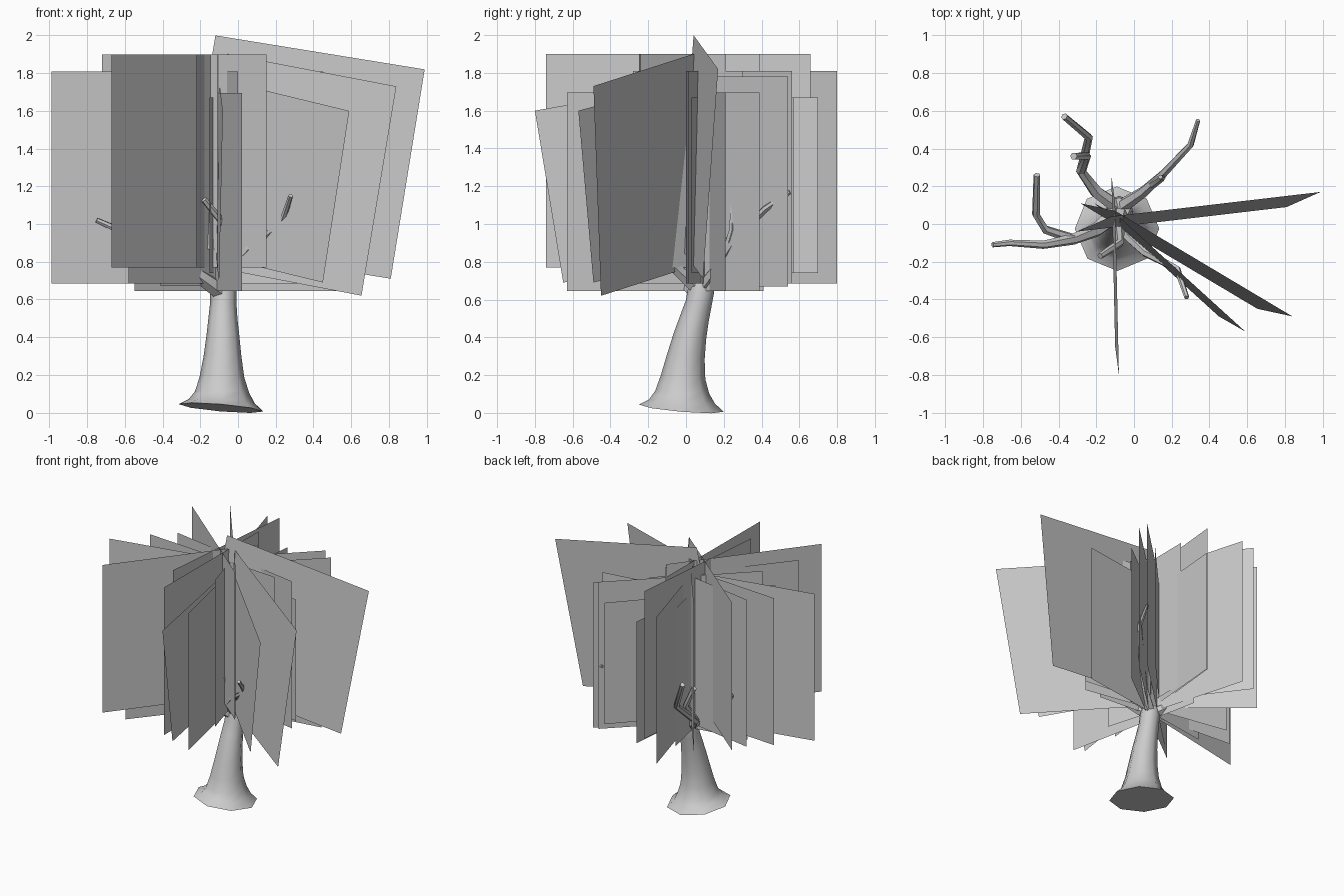
import bpy, bmesh, math
from mathutils import Vector


def finish(name, bm, smooth=False):
    me = bpy.data.meshes.new(name)
    bm.to_mesh(me)
    bm.free()
    ob = bpy.data.objects.new(name, me)
    bpy.context.collection.objects.link(ob)
    if smooth:
        bpy.ops.object.select_all(action='DESELECT')
        bpy.context.view_layer.objects.active = ob
        ob.select_set(True)
        bpy.ops.object.shade_smooth_by_angle(angle=math.radians(50))
    return ob


def tube(name, path, sides):
    """Capped tube through (x, y, z, radius) points."""
    bm = bmesh.new()
    pts = [Vector(p[:3]) for p in path]
    rings = []
    u = Vector((1, 0.01, 0))
    for i, p in enumerate(pts):
        t = (pts[min(i + 1, len(pts) - 1)] - pts[max(i - 1, 0)]).normalized()
        u = u - t * u.dot(t)
        if u.length < 0.1:
            u = t.orthogonal()
        u.normalize()
        v = t.cross(u)
        ring = []
        for k in range(sides):
            a = 2 * math.pi * k / sides
            ring.append(bm.verts.new(p + path[i][3] * (u * math.cos(a) + v * math.sin(a))))
        rings.append(ring)
    for a, b in zip(rings, rings[1:]):
        for k in range(sides):
            j = (k + 1) % sides
            bm.faces.new((a[k], a[j], b[j], b[k]))
    bm.faces.new(rings[0][::-1])
    bm.faces.new(rings[-1])
    return finish(name, bm, True)


# Leaning trunk with a flared foot
tube("trunk", [
    (-0.09, -0.025, 0.025, 0.225), (-0.087, -0.022, 0.06, 0.175),
    (-0.085, -0.02, 0.11, 0.143), (-0.085, -0.015, 0.19, 0.118),
    (-0.082, 0.0, 0.3, 0.1), (-0.08, 0.022, 0.41, 0.087),
    (-0.08, 0.045, 0.5, 0.077), (-0.078, 0.067, 0.58, 0.07),
    (-0.078, 0.08, 0.65, 0.07), (-0.08, 0.08, 0.7, 0.06)], 8)

# Branches
branches = {
    "left_branch": [(-0.09, 0.06, 0.64, .05), (-0.2, -0.03, 0.72, .04), (-0.32, -0.08, 0.8, .03),
                    (-0.48, -0.11, 0.93, .022), (-0.66, -0.1, 0.98, .017), (-0.75, -0.11, 1.02, .014)],
    "left_fork": [(-0.32, -0.08, 0.8, .027), (-0.47, -0.03, 0.86, .023), (-0.52, 0.05, 0.93, .021),
                  (-0.515, 0.26, 1.08, .018)],
    "back_left_branch": [(-0.09, 0.09, 0.66, .04), (-0.2, 0.17, 0.73, .035), (-0.28, 0.28, 0.81, .027),
                         (-0.24, 0.46, 0.98, .022), (-0.37, 0.57, 1.22, .018)],
    "back_left_fork": [(-0.28, 0.28, 0.81, .026), (-0.25, 0.36, 0.95, .022), (-0.32, 0.36, 1.1, .02)],
    "back_right_branch": [(-0.07, 0.09, 0.66, .04), (0.05, 0.17, 0.77, .03), (0.16, 0.27, 0.93, .022),
                          (0.3, 0.42, 1.08, .018), (0.34, 0.55, 1.17, .012)],
    "back_right_fork": [(0.1, 0.21, 0.85, .022), (0.15, 0.245, 0.97, .018), (0.14, 0.25, 1.17, .012)],
    "front_right_branch": [(-0.07, 0.06, 0.66, .04), (-0.02, -0.07, 0.78, .033), (0.06, -0.15, 0.87, .025),
                           (0.23, -0.24, 1.0, .018), (0.28, -0.39, 1.15, .013)],
    "centre_branch": [(-0.07, 0.06, 0.66, .045), (-0.08, -0.03, 0.85, .03), (-0.075, -0.1, 1.0, .022),
                      (-0.18, -0.17, 1.13, .017)],
}
for name, path in branches.items():
    tube(name, path, 6)


def card(bm, corners):
    bm.faces.new([bm.verts.new(c) for c in corners])


# Upright foliage cards: plan ends, then bottom and top height
A, B, C, D = (0.77, 1.9), (0.685, 1.81), (0.645, 1.695), (0.74, 1.67)
upright = [
    (-0.31, 0.80, 0.0, -0.28, B), (-0.53, 0.66, 0.15, -0.24, A),
    (-0.72, 0.47, 0.15, -0.25, A), (-0.66, 0.21, 0.45, 0.01, B),
    (-0.80, 0.08, 0.31, 0.0, B), (-0.99, -0.14, 0.11, 0.09, B),
    (-0.42, 0.13, 0.47, 0.03, D), (-0.55, 0.04, 0.56, 0.21, C),
    (-0.58, -0.53, 0.10, 0.30, B), (-0.67, -0.68, 0.02, 0.21, A),
    (-0.55, -0.30, 0.35, 0.39, C), (-0.50, -0.28, 0.29, 0.57, D),
    (-0.48, -0.24, 0.35, 0.56, B), (-0.41, -0.24, 0.41, 0.54, (0.67, 1.78)),
    (-0.22, -0.47, -0.11, 0.66, A), (-0.11, -0.74, -0.10, 0.39, A),
    (-0.15, -0.22, -0.07, 0.70, D), (0.02, -0.63, -0.2, 0.41, C),
]
bm = bmesh.new()
for x0, y0, x1, y1, (lo, hi) in upright:
    card(bm, [(x0, y0, lo), (x1, y1, lo), (x1, y1, hi), (x0, y0, hi)])
finish("upright_foliage", bm)

# Drooping foliage cards: outer top, outer bottom, inner top
tilted = [
    ((0.99, 0.17, 1.82), (0.81, 0.09, 0.71), (-0.12, 0.04, 2.0)),
    ((0.84, -0.49, 1.73), (0.655, -0.45, 0.62), (-0.1, 0.07, 1.91)),
    ((0.59, -0.57, 1.60), (0.45, -0.49, 0.69), (-0.07, 0.03, 1.76)),
    ((-0.08, -0.80, 1.60), (-0.1, -0.65, 0.69), (-0.1, 0.11, 1.76)),
]
bm = bmesh.new()
for ot, ob_, it in tilted:
    ot, ob_, it = Vector(ot), Vector(ob_), Vector(it)
    card(bm, [ot, it, it + ob_ - ot, ob_])
finish("drooping_foliage", bm)
